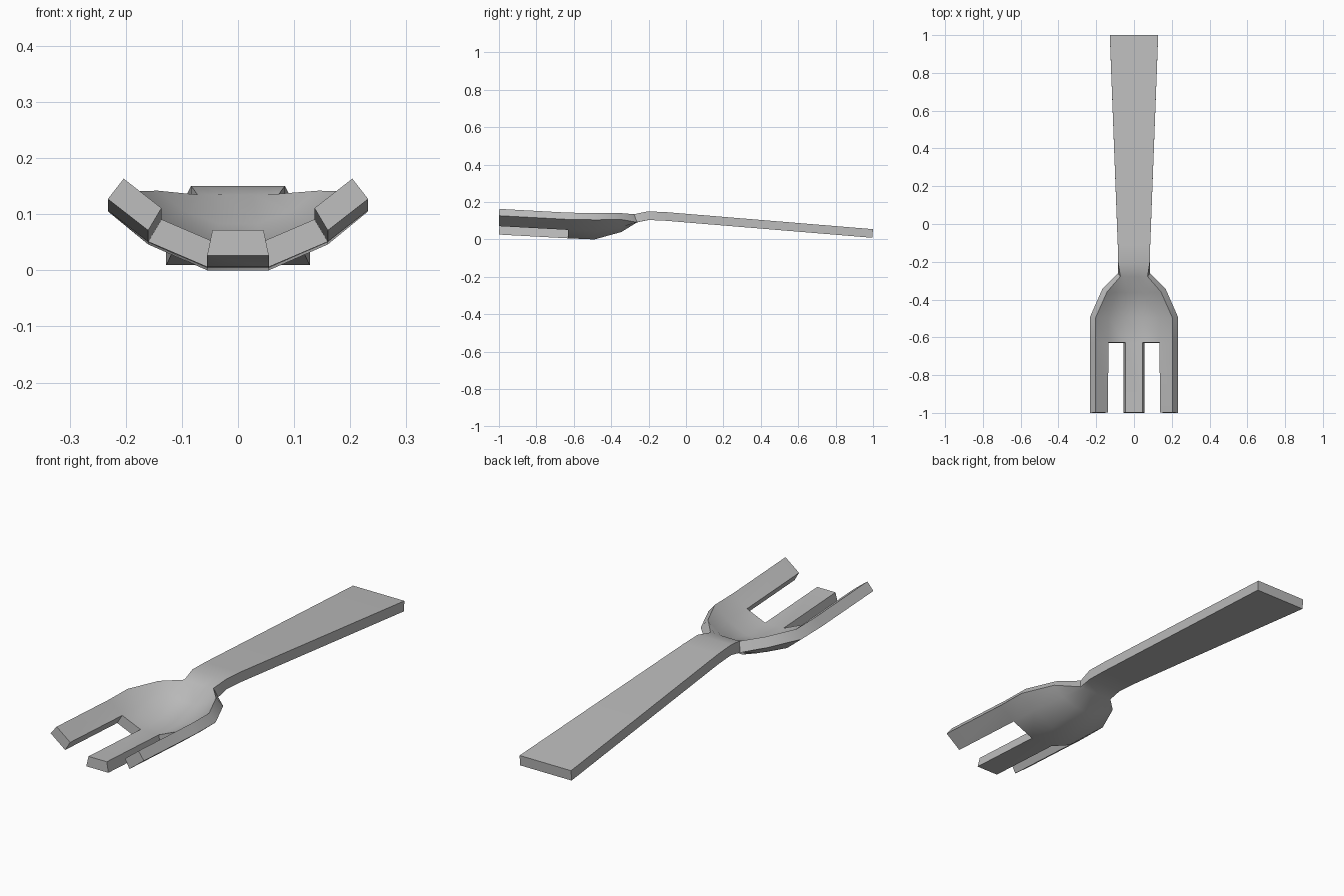
import bpy
import bmesh
import math

cube = bpy.data.objects.get("Cube")
if cube:
    bpy.data.objects.remove(cube)

THICKNESS = 0.046

# Underside sections from tine tips to handle end:
# y, then (x, z) of the centre strip edge, tine inner edge and rim
SECTIONS = [
    (-1.0, (0.055, 0.026), (0.16, 0.071), (0.232, 0.127)),
    (-0.63, (0.055, 0.006), (0.16, 0.051), (0.232, 0.107)),
    (-0.49, (0.055, 0.0), (0.16, 0.046), (0.232, 0.105)),
    (-0.345, (0.04, 0.04), (0.115, 0.066), (0.168, 0.106)),
    (-0.262, (0.028, 0.091), (0.06, 0.091), (0.085, 0.092)),
]
# Flat handle sections: y, half width, underside height
for y, w, z in [(-0.2, 0.084, 0.104), (-0.11, 0.086, 0.1), (0.996, 0.128, 0.009)]:
    SECTIONS.append((y, (w * 0.33, z), (w * 0.7, z), (w, z)))

metal = bpy.data.materials.new("grey metal")
metal.use_nodes = True
GREY = (0.5, 0.5, 0.5, 1)
metal.diffuse_color = GREY
metal.node_tree.nodes["Principled BSDF"].inputs["Base Color"].default_value = GREY

# Underside sheet, mirrored across the middle
bm = bmesh.new()
rows = []
for y, *half in SECTIONS:
    points = [(-x, z) for x, z in reversed(half)] + half
    rows.append([bm.verts.new((x, y, z)) for x, z in points])
gaps = []
for i in range(len(rows) - 1):
    for j in range(5):
        face = bm.faces.new((rows[i][j], rows[i + 1][j], rows[i + 1][j + 1], rows[i][j + 1]))
        if i == 0 and j in (1, 3):
            gaps.append(face)
bm.normal_update()

# Upper sheet at an even thickness, with the two slots between tines left open
upper = {}
for v in [v for row in rows for v in row]:
    upper[v] = v.co - v.normal * THICKNESS * v.calc_shell_factor()
bmesh.ops.delete(bm, geom=gaps, context='FACES_ONLY')
bottom_faces = list(bm.faces)
border = [e for e in bm.edges if len(e.link_faces) == 1]
loose = [e for e in bm.edges if not e.link_faces]
upper = {v: bm.verts.new(co) for v, co in upper.items()}
for face in bottom_faces:
    bm.faces.new([upper[v] for v in reversed(face.verts)])
for edge in border:
    a, b = edge.verts
    bm.faces.new((a, b, upper[b], upper[a]))
bmesh.ops.delete(bm, geom=loose, context='EDGES')
bmesh.ops.recalc_face_normals(bm, faces=bm.faces)

mesh = bpy.data.meshes.new("fork")
bm.to_mesh(mesh)
bm.free()
mesh.materials.append(metal)
fork = bpy.data.objects.new("fork", mesh)
bpy.context.collection.objects.link(fork)

# Smooth bowl with crisp rims
bpy.ops.object.select_all(action='DESELECT')
fork.select_set(True)
bpy.context.view_layer.objects.active = fork
bpy.ops.object.shade_smooth_by_angle(angle=math.radians(40))
